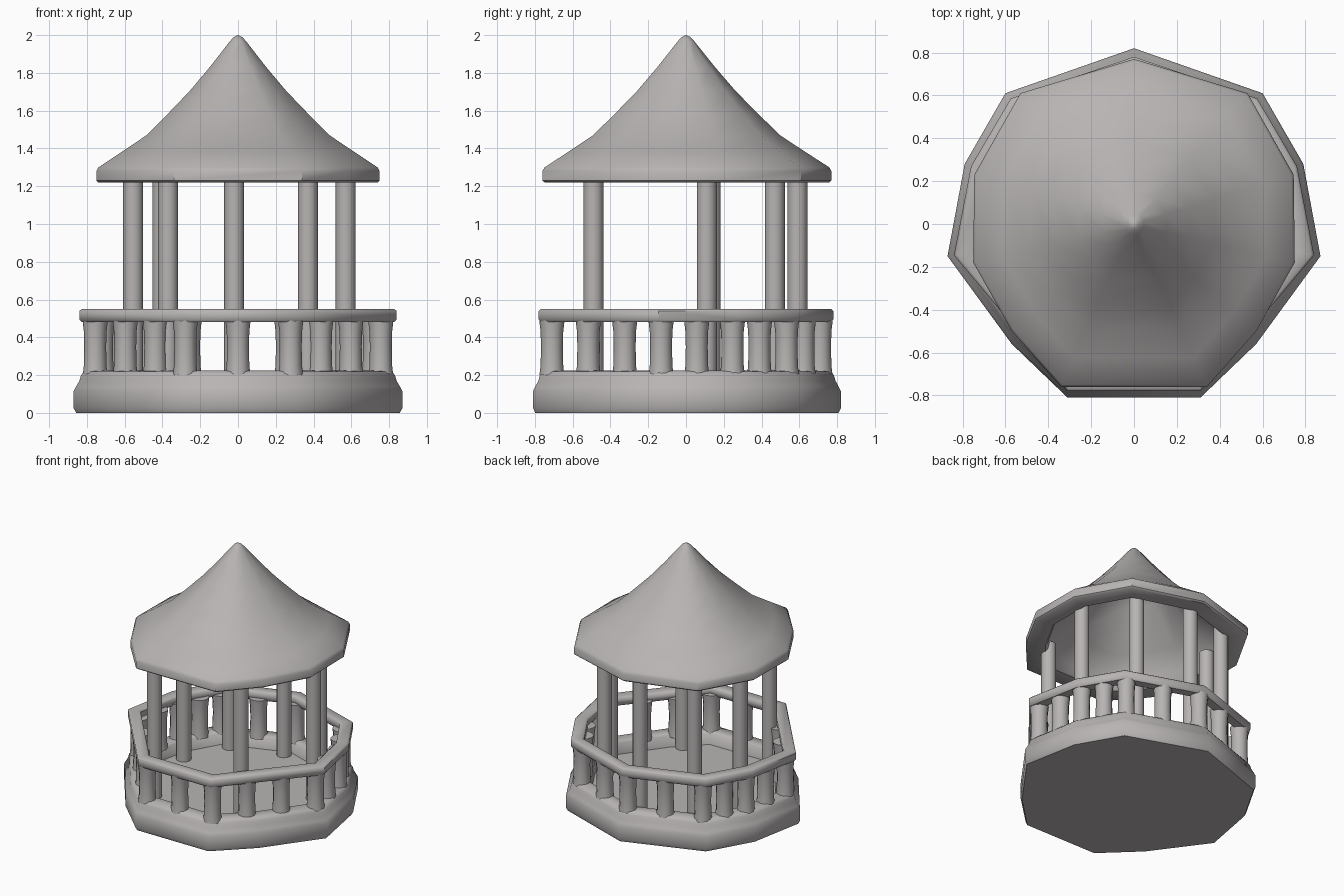
import bpy, bmesh, math

if "Cube" in bpy.data.objects:
    bpy.data.objects.remove(bpy.data.objects["Cube"])

stone = bpy.data.materials.new("warm grey stone")
stone.diffuse_color = (0.48, 0.455, 0.455, 1)
stone.use_nodes = True
stone.node_tree.nodes["Principled BSDF"].inputs["Base Color"].default_value = stone.diffuse_color


def mirrored(half):
    """Full plan outline from its right half (first point lies on x = 0)."""
    return half + [(-x, y) for x, y in reversed(half[1:])]


def loft(name, outline, profile, closed=False, angle=35, centre=(0, 0)):
    """Stack scaled copies of the outline; profile rows are (scale, z)."""
    bm = bmesh.new()
    rings = []
    cx, cy = centre
    for s, z in profile:
        if s == 0:
            rings.append([bm.verts.new((cx, cy, z))])
        else:
            rings.append([bm.verts.new((cx + x * s, cy + y * s, z)) for x, y in outline])
    pairs = list(zip(rings, rings[1:]))
    if closed:
        pairs.append((rings[-1], rings[0]))
    n = len(outline)
    for a, b in pairs:
        for i in range(n):
            j = (i + 1) % n
            if len(a) == 1:
                bm.faces.new((a[0], b[i], b[j]))
            elif len(b) == 1:
                bm.faces.new((a[i], a[j], b[0]))
            else:
                bm.faces.new((a[i], a[j], b[j], b[i]))
    bmesh.ops.recalc_face_normals(bm, faces=bm.faces)
    mesh = bpy.data.meshes.new(name)
    bm.to_mesh(mesh)
    bm.free()
    obj = bpy.data.objects.new(name, mesh)
    bpy.context.collection.objects.link(obj)
    mesh.materials.append(stone)
    bpy.ops.object.select_all(action='DESELECT')
    obj.select_set(True)
    bpy.context.view_layer.objects.active = obj
    bpy.ops.object.shade_smooth_by_angle(angle=math.radians(angle))
    return obj


circle = [(math.cos(i * math.pi / 6), math.sin(i * math.pi / 6)) for i in range(12)]
base_plan = mirrored([(0, .82), (.6, .61), (.79, .28), (.87, -.15), (.57, -.56), (.31, -.81)])
rail_plan = mirrored([(0, .78), (.575, .585), (.76, .27), (.84, -.145), (.31, -.78)])
roof_plan = mirrored([(0, .77), (.53, .61), (.745, .23), (.75, -.18), (.57, -.5), (.34, -.76)])

# base with a chamfered curb around a sunken floor
loft("base", base_plan, [(0, 0), (.985, 0), (1, .025), (1, .115), (.985, .14),
                         (.965, .17), (.955, .2), (.935, .22), (.83, .225),
                         (.81, .21), (.79, .13), (0, .13)], angle=50)

# rounded handrail
loft("handrail", rail_plan, [(1, .495), (1, .54), (.985, .55), (.9, .55),
                             (.885, .54), (.885, .495), (.9, .48), (.985, .48)],
     closed=True, angle=50)

# flared balusters on the corners and along each side, two on the long diagonals
n = len(rail_plan)
for i, (x0, y0) in enumerate(rail_plan):
    x1, y1 = rail_plan[(i + 1) % n]
    count = 3 if math.hypot(x1 - x0, y1 - y0) > .75 else 2
    for k in range(count):
        t = k / count
        loft("baluster", circle, [(0, .2), (.066, .2), (.06, .25), (.058, .35),
                                  (.06, .43), (.068, .5), (0, .5)],
             centre=((x0 + (x1 - x0) * t) * .9, (y0 + (y1 - y0) * t) * .91))

# tall posts carrying the roof
for p in [(-.02, .59), (.37, .47), (.57, .11), (.37, -.49),
          (-.37, -.49), (-.555, .13), (-.4, .47)]:
    loft("roof_post", circle, [(0, .12), (.053, .12), (.053, 1.3), (0, 1.3)], centre=p)

# hollow flared roof with a broad rim underneath
loft("roof", roof_plan, [(0, 2), (.03, 1.99), (.06, 1.965), (.2, 1.83), (.34, 1.705),
                         (.5, 1.58), (.65, 1.468), (.82, 1.382), (.985, 1.3),
                         (1, 1.28), (1, 1.23), (.985, 1.22), (.82, 1.22),
                         (.8, 1.235), (.78, 1.3), (.62, 1.42), (.32, 1.66), (0, 1.93)],
     angle=42)
